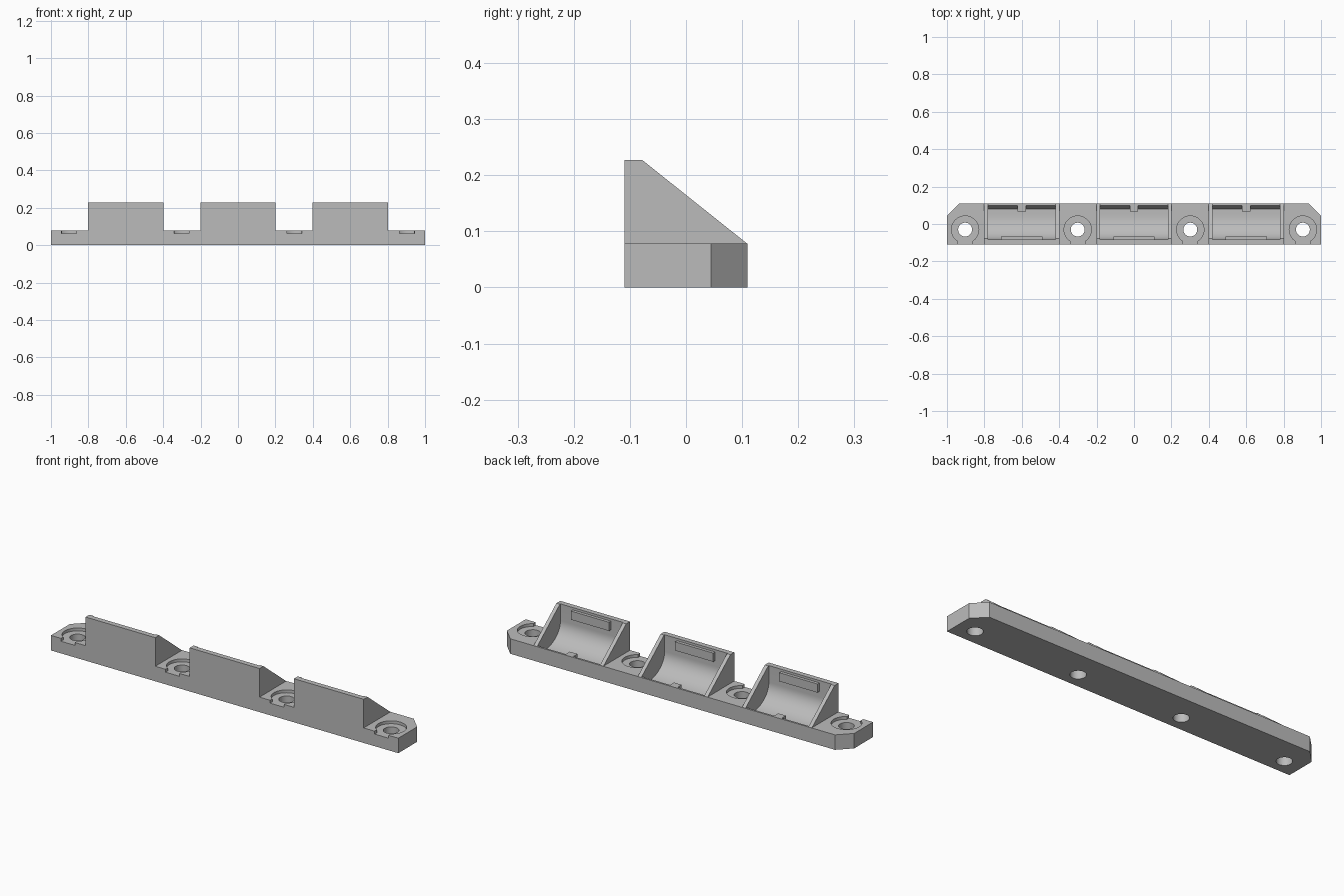
import bpy, bmesh, math

old = bpy.data.objects.get("Cube")
if old:
    bpy.data.objects.remove(old, do_unlink=True)

grey = bpy.data.materials.new("plain_grey")
grey.use_nodes = True
grey.diffuse_color = (0.5, 0.5, 0.5, 1)
grey.node_tree.nodes["Principled BSDF"].inputs["Base Color"].default_value = (0.5, 0.5, 0.5, 1)

BASE_H = 0.078
TOP = 0.227
HALF_D = 0.11


def prism(name, points, axis, lo, hi):
    """Extrude a 2D outline along x (outline in y,z) or z (outline in x,y)."""
    bm = bmesh.new()
    place = (lambda p: (lo, *p)) if axis == "x" else (lambda p: (*p, lo))
    face = bm.faces.new([bm.verts.new(place(p)) for p in points])
    moved = bmesh.ops.extrude_face_region(bm, geom=[face])["geom"]
    step = (hi - lo, 0, 0) if axis == "x" else (0, 0, hi - lo)
    bmesh.ops.translate(bm, vec=step, verts=[v for v in moved if isinstance(v, bmesh.types.BMVert)])
    bmesh.ops.recalc_face_normals(bm, faces=bm.faces)
    mesh = bpy.data.meshes.new(name)
    bm.to_mesh(mesh)
    bm.free()
    mesh.materials.append(grey)
    obj = bpy.data.objects.new(name, mesh)
    bpy.context.collection.objects.link(obj)
    return obj


def circle(cx, cy, r, n=48):
    return [(cx + r * math.cos(math.tau * i / n), cy + r * math.sin(math.tau * i / n)) for i in range(n)]


def combine(target, tool, operation):
    """Apply a boolean and discard the helper."""
    bpy.context.view_layer.objects.active = target
    mod = target.modifiers.new("combine", "BOOLEAN")
    mod.operation, mod.solver, mod.object = operation, "EXACT", tool
    tool.hide_render = True
    bpy.ops.object.modifier_apply(modifier=mod.name)
    bpy.data.objects.remove(tool, do_unlink=True)


# Base strip with chamfered back corners
rail = prism("mounting_rail", [(-1, -HALF_D), (1, -HALF_D), (1, 0.045), (0.935, HALF_D),
                               (-0.935, HALF_D), (-1, 0.045)], "z", 0, BASE_H)

# Wedge-shaped holders, then their hollow pockets
wedge = [(-HALF_D, 0.05), (-HALF_D, TOP), (-0.078, TOP), (0.109, BASE_H), (0.109, 0.05)]
wall_y, floor_z, arc_y, arc_z = -0.083, 0.035, 0.05, 0.14
pocket = [(wall_y, 0.3)]
for i in range(17):
    a = math.pi / 2 * i / 16
    pocket.append((arc_y - (arc_y - wall_y) * math.cos(a), arc_z - (arc_z - floor_z) * math.sin(a)))
pocket += [(0.081, floor_z), (0.1, BASE_H), (0.14, BASE_H), (0.14, 0.3)]

for cx in (-0.6, 0, 0.6):
    combine(rail, prism("holder", wedge, "x", cx - 0.201, cx + 0.201), "UNION")
for cx in (-0.6, 0, 0.6):
    combine(rail, prism("pocket_cutter", pocket, "x", cx - 0.181, cx + 0.181), "DIFFERENCE")

# Screw holes with a shallow recess and a slot open to the front
HOLE_Y = -0.03
for cx in (-0.903, -0.301, 0.301, 0.903):
    combine(rail, prism("recess_cutter", circle(cx, HOLE_Y, 0.073), "z", 0.063, 0.1), "DIFFERENCE")
    slot = [(cx - 0.042, -0.15), (cx + 0.042, -0.15), (cx + 0.036, HOLE_Y), (cx - 0.036, HOLE_Y)]
    combine(rail, prism("slot_cutter", slot, "z", 0.063, 0.1), "DIFFERENCE")
    combine(rail, prism("hole_cutter", circle(cx, HOLE_Y, 0.037), "z", -0.05, 0.1), "DIFFERENCE")

# Catch block on each front wall and small tab on each back lip
catch = [(wall_y - 0.005, 0.17), (-0.067, 0.17), (-0.067, 0.215), (wall_y - 0.005, 0.215)]
tab = [(0.067, 0.062), (0.102, 0.062), (0.102, BASE_H), (0.067, BASE_H)]
for side, cx in (("right", -0.6), ("middle", 0), ("left", 0.6)):
    prism(side + "_catch_block", catch, "x", cx - 0.11, cx + 0.11)
    prism(side + "_lip_tab", tab, "x", cx - 0.022, cx + 0.022)

# Smooth the curved surfaces only
bpy.ops.object.select_all(action="DESELECT")
rail.select_set(True)
bpy.context.view_layer.objects.active = rail
bpy.ops.object.shade_smooth_by_angle(angle=math.radians(25))
